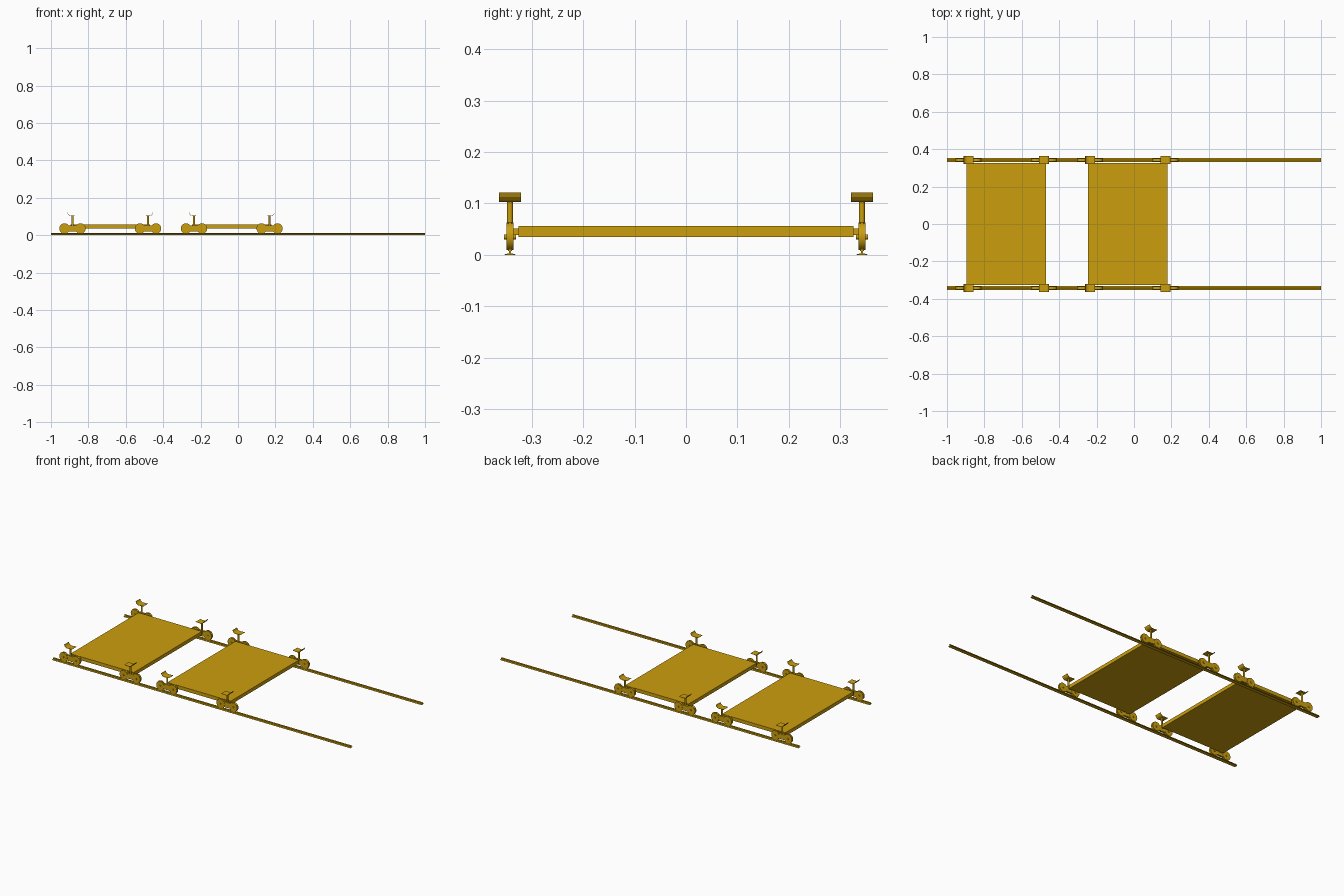
import bpy
import math
from mathutils import Matrix, Vector

if "Cube" in bpy.data.objects:
    bpy.data.objects.remove(bpy.data.objects["Cube"], do_unlink=True)

# One golden paint for everything
gold = bpy.data.materials.new("golden_yellow")
gold.use_nodes = True
COLOR = (0.6, 0.345, 0.004, 1)
gold.diffuse_color = COLOR
gold.node_tree.nodes["Principled BSDF"].inputs["Base Color"].default_value = COLOR


def finish(obj, name, smooth=False):
    obj.name = name
    obj.data.materials.clear()
    obj.data.materials.append(gold)
    if smooth:
        bpy.ops.object.select_all(action='DESELECT')
        obj.select_set(True)
        bpy.context.view_layer.objects.active = obj
        bpy.ops.object.shade_smooth_by_angle(angle=math.radians(35))
    return obj


def box(name, center, size):
    bpy.ops.mesh.primitive_cube_add(size=1, location=center)
    obj = bpy.context.object
    obj.data.transform(Matrix.Diagonal((*size, 1)))
    return finish(obj, name)


def cylinder(name, center, radius, length, across=False, sides=24):
    turn = (math.pi / 2, 0, 0) if across else (0, 0, 0)
    bpy.ops.mesh.primitive_cylinder_add(vertices=sides, radius=radius, depth=length,
                                        location=center, rotation=turn)
    return finish(bpy.context.object, name, True)


def extrude(name, outline, offset, path):
    """Sweep a closed outline of points along a straight path vector."""
    n = len(outline)
    start = [Vector(p) + Vector(offset) for p in outline]
    verts = start + [p + Vector(path) for p in start]
    faces = [tuple(reversed(range(n))), tuple(range(n, 2 * n))]
    faces += [(i, (i + 1) % n, (i + 1) % n + n, i + n) for i in range(n)]
    mesh = bpy.data.meshes.new(name)
    mesh.from_pydata(verts, [], faces)
    obj = bpy.data.objects.new(name, mesh)
    bpy.context.collection.objects.link(obj)
    return finish(obj, name)


TRACK = 0.342
WHEEL_Z = 0.036

# Rails: wide foot, thin web, narrow head
half = [(0.011, 0), (0.011, 0.001), (0.002, 0.003), (0.002, 0.007),
        (0.004, 0.008), (0.004, 0.011)]
rail = [(0, y, z) for y, z in half] + [(0, -y, z) for y, z in reversed(half)]
for side, label in ((-1, "front"), (1, "back")):
    extrude(label + "_rail", rail, (-1, side * TRACK, 0), (2, 0, 0))


def cradle(name, x, y, outward):
    """Flat saddle whose outer lip curls upward."""
    under = [(-0.026, 0.105), (0.008, 0.103), (0.017, 0.106),
             (0.023, 0.112), (0.027, 0.121)]
    top = [(u - 0.001, z + 0.0015) for u, z in under[:-1]] + [(0.0255, 0.121)]
    outline = [(u * outward, 0, z) for u, z in under + top[::-1]]
    extrude(name, outline, (x, y - 0.0215, 0), (0, 0.043, 0))


def bogie(name, x, y, outward):
    # Side frame with pinched waist between two wheel housings
    box(name + "_frame", (x, y, 0.037), (0.085, 0.012, 0.032))
    for s, end in ((-1, "right"), (1, "left")):
        wx = x + s * 0.0425
        cylinder(f"{name}_{end}_housing", (wx, y, WHEEL_Z), 0.0265, 0.014, True)
        cylinder(f"{name}_{end}_wheel", (wx, y, WHEEL_Z), 0.0278, 0.005, True)
        cylinder(f"{name}_{end}_axle", (wx, y, WHEEL_Z - 0.001), 0.005, 0.023, True, 12)
    # Upright and load saddle
    cylinder(name + "_post", (x, y, 0.078), 0.0055, 0.052, sides=16)
    cradle(name + "_saddle", x, y, outward)
    # Bracket joining the frame to the deck
    inner = -1 if y > 0 else 1
    box(name + "_bracket", (x, y + inner * 0.012, 0.045), (0.012, 0.018, 0.012))


# Two identical carts, each with a deck and four bogies
for cx, cart in ((-0.683, "right_cart"), (-0.033, "left_cart")):
    box(cart + "_deck", (cx, 0, 0.0455), (0.425, 0.652, 0.021))
    for sx, xname in ((-1, "right"), (1, "left")):
        for sy, yname in ((-1, "front"), (1, "back")):
            bogie(f"{cart}_{yname}_{xname}_bogie", cx + sx * 0.202, sy * TRACK, sx)
